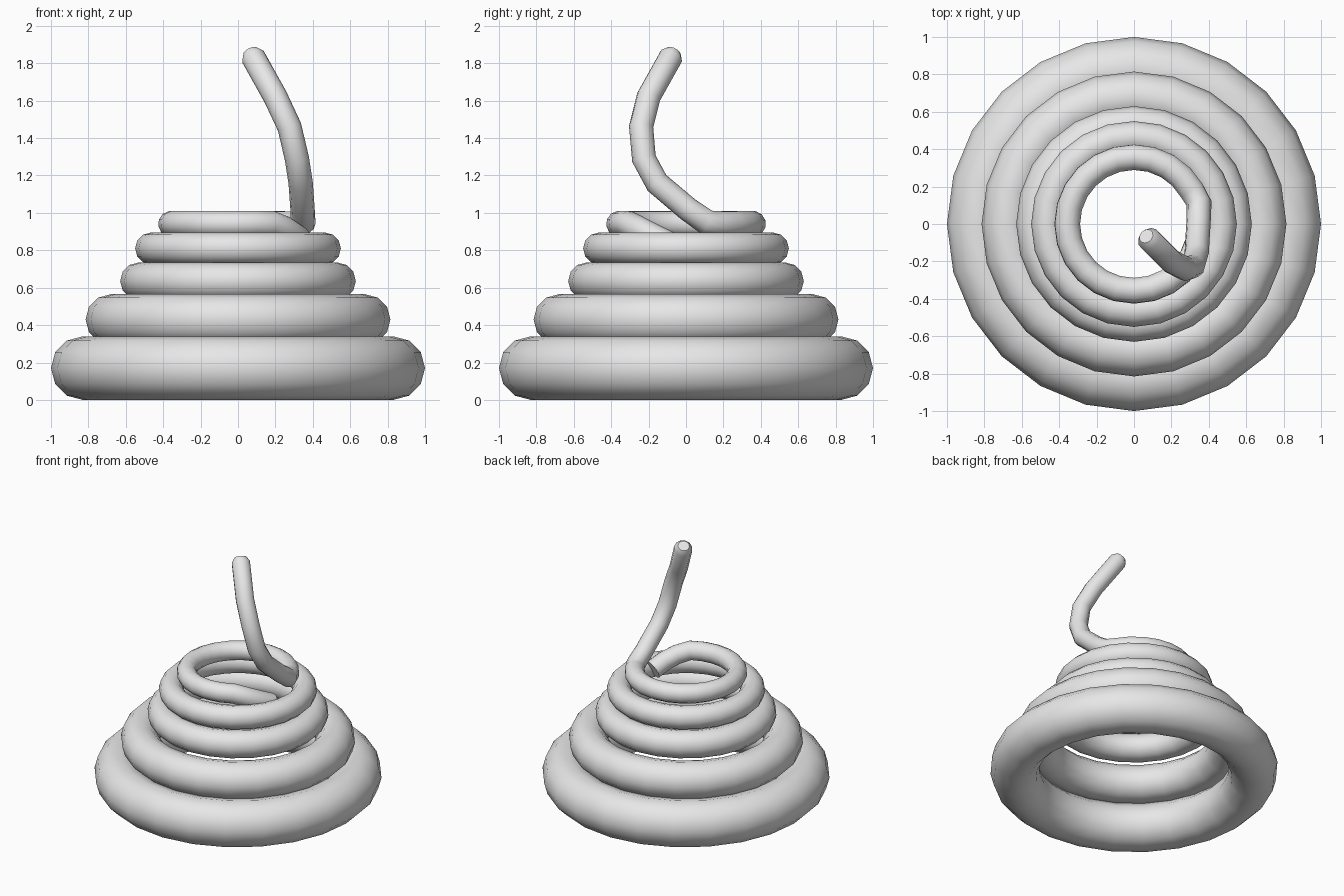
import bpy, bmesh, math
from mathutils import Vector

if "Cube" in bpy.data.objects:
    bpy.data.objects.remove(bpy.data.objects["Cube"])

grey = bpy.data.materials.new("light grey")
grey.diffuse_color = (0.8, 0.8, 0.8, 1)
grey.use_nodes = True
grey.node_tree.nodes["Principled BSDF"].inputs["Base Color"].default_value = grey.diffuse_color


def finish(obj, name):
    obj.name = name
    obj.data.materials.append(grey)
    bpy.ops.object.select_all(action='DESELECT')
    obj.select_set(True)
    bpy.context.view_layer.objects.active = obj
    bpy.ops.object.shade_smooth_by_angle(angle=math.radians(50))


def tube(name, points, radii, sides=12):
    """Sweep a circle of varying radius along a path and close both ends."""
    pts = [Vector(p) for p in points]
    bm = bmesh.new()
    rings, normal = [], Vector((0, 1, 0))
    for i, p in enumerate(pts):
        tangent = (pts[min(i + 1, len(pts) - 1)] - pts[max(i - 1, 0)]).normalized()
        normal = (normal - tangent * normal.dot(tangent)).normalized()
        side = tangent.cross(normal)
        angles = [2 * math.pi * k / sides for k in range(sides)]
        rings.append([bm.verts.new(p + radii[i] * (normal * math.cos(a) + side * math.sin(a)))
                      for a in angles])
    for a, b in zip(rings, rings[1:]):
        for k in range(sides):
            n = (k + 1) % sides
            bm.faces.new((a[k], a[n], b[n], b[k]))
    bm.faces.new(rings[0])
    bm.faces.new(rings[-1])
    bmesh.ops.recalc_face_normals(bm, faces=bm.faces)
    mesh = bpy.data.meshes.new(name)
    bm.to_mesh(mesh)
    bm.free()
    obj = bpy.data.objects.new(name, mesh)
    bpy.context.collection.objects.link(obj)
    finish(obj, name)


# Stacked closed coils: major radius, tube radius, centre height
coils = [(0.83, 0.17, 0.17), (0.68, 0.135, 0.43), (0.53, 0.1, 0.635), (0.465, 0.085, 0.81)]
for i, (major, minor, z) in enumerate(coils):
    bpy.ops.mesh.primitive_torus_add(major_segments=24, minor_segments=12, location=(0, 0, z),
                                     major_radius=major, minor_radius=minor)
    finish(bpy.context.object, f"coil_{i + 1}")

# Raised end, from its rounded tip down to the top coil
path = [(0.065, -0.065, 1.865), (0.08, -0.08, 1.835), (0.2, -0.2, 1.62), (0.275, -0.24, 1.46),
        (0.315, -0.225, 1.29), (0.335, -0.155, 1.16), (0.345, 0.01, 1.02), (0.348, 0.11, 0.95)]
radii = [0.04, 0.065] + [0.065] * 5 + [0.068]

# Top coil, sinking into the coil below at its far end
for deg in range(30, 346, 15):
    a = math.radians(deg)
    drop = max(0, deg - 300) / 45
    path.append((0.357 * math.cos(a), 0.357 * math.sin(a), 0.941 - 0.11 * drop ** 1.2))
    radii.append(0.07)
tube("top_coil_and_raised_end", path, radii)
